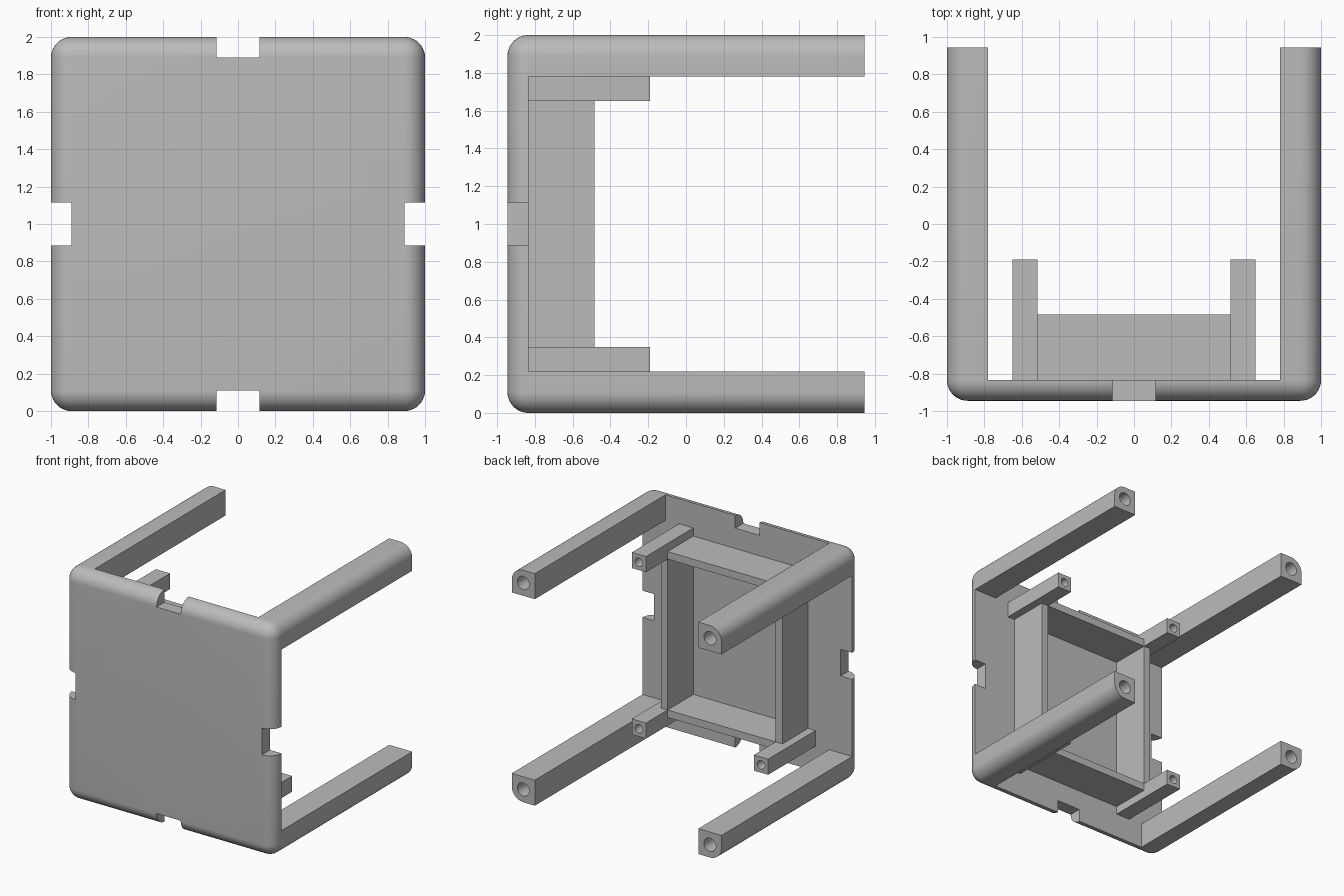
import bpy, bmesh, math
from mathutils import Matrix

cube = bpy.data.objects.get("Cube")
if cube:
    bpy.data.objects.remove(cube, do_unlink=True)

grey = bpy.data.materials.new("plain grey")
grey.use_nodes = True
colour = (0.5, 0.5, 0.5, 1)
grey.diffuse_color = colour
grey.node_tree.nodes["Principled BSDF"].inputs["Base Color"].default_value = colour

FRONT, BACK, INNER = -0.945, 0.945, -0.835   # plate front, post ends, plate back
ROUND, POST = 0.11, 0.22
PEG_END, WALL_END = -0.19, -0.485
OVER = 0.1                                   # cutter overshoot


def finish(name, bm):
    bmesh.ops.recalc_face_normals(bm, faces=bm.faces)
    mesh = bpy.data.meshes.new(name)
    bm.to_mesh(mesh)
    bm.free()
    mesh.materials.append(grey)
    obj = bpy.data.objects.new(name, mesh)
    bpy.context.collection.objects.link(obj)
    return obj


def box_mesh(x, y, z):
    bm = bmesh.new()
    bmesh.ops.create_cube(bm, size=1)
    for v in bm.verts:
        v.co = [r[0] if c < 0 else r[1] for c, r in zip(v.co, (x, y, z))]
    return bm


def box(name, x, y, z):
    return finish(name, box_mesh(x, y, z))


def rod(name, x, z, radius, y0, y1):
    bm = bmesh.new()
    turn = Matrix.Translation((x, (y0 + y1) / 2, z)) @ Matrix.Rotation(math.pi / 2, 4, 'X')
    bmesh.ops.create_cone(bm, cap_ends=True, segments=24, radius1=radius,
                          radius2=radius, depth=y1 - y0, matrix=turn)
    return finish(name, bm)


def cut(obj, cutters):
    bpy.context.view_layer.objects.active = obj
    for c in cutters:
        mod = obj.modifiers.new("cut", 'BOOLEAN')
        mod.operation, mod.solver, mod.object = 'DIFFERENCE', 'EXACT', c
        bpy.ops.object.modifier_apply(modifier=mod.name)
        bpy.data.objects.remove(c, do_unlink=True)


def smooth(obj):
    bpy.ops.object.select_all(action='DESELECT')
    obj.select_set(True)
    bpy.context.view_layer.objects.active = obj
    bpy.ops.object.shade_smooth_by_angle(angle=math.radians(30))


corners = [(sx, sz) for sx in (-1, 1) for sz in (-1, 1)]

# Front plate and four posts, carved from one rounded block
bm = box_mesh((-1, 1), (FRONT, BACK), (0, 2))
edges = [e for e in bm.edges if any(v.co.y < 0 for v in e.verts)]
bmesh.ops.bevel(bm, geom=edges, offset=ROUND, segments=10, profile=0.5, affect='EDGES')
body = finish("plate_with_posts", bm)

gap = 1 - POST
far = 1 + OVER
cutters = [
    box("gap_cutter", (-gap, gap), (INNER, BACK + OVER), (-OVER, 2 + OVER)),
    box("gap_cutter", (-far, far), (INNER, BACK + OVER), (POST, 2 - POST)),
]

# Notches in the middle of each plate edge
depth, half = 1 - 0.11, 0.115
notch_y = (FRONT - OVER, INNER + OVER)
for s in (-1, 1):
    span = sorted((s * depth, s * far))
    cutters.append(box("notch_cutter", span, notch_y, (1 - half, 1 + half)))
    cutters.append(box("notch_cutter", (-half, half), notch_y, [1 + v for v in span]))

# Screw holes in the post ends
for sx, sz in corners:
    c = 1 - POST / 2
    cutters.append(rod("hole_cutter", sx * c, 1 + sz * c, 0.057, BACK - 0.5, BACK + OVER))
cut(body, cutters)
smooth(body)

# Square frame on the back of the plate
in_x, out_x, in_z, out_z = 0.515, 0.58, 0.65, 0.715
for s, side, level in ((-1, "right", "bottom"), (1, "left", "top")):
    box(side + "_frame_wall", sorted((s * in_x, s * out_x)), (INNER, WALL_END),
        (1 - out_z, 1 + out_z))
    box(level + "_frame_wall", (-in_x, in_x), (INNER, WALL_END),
        sorted((1 + s * in_z, 1 + s * out_z)))

# Pegs with screw holes at the frame corners
size = 0.135
for sx, sz in corners:
    name = ("left" if sx > 0 else "right") + ("_top" if sz > 0 else "_bottom") + "_peg"
    peg = box(name, sorted((sx * in_x, sx * (in_x + size))), (INNER, PEG_END),
              sorted((1 + sz * in_z, 1 + sz * (in_z + size))))
    hole = rod("hole_cutter", sx * (in_x + size / 2), 1 + sz * (in_z + size / 2),
               0.037, PEG_END - 0.28, PEG_END + OVER)
    cut(peg, [hole])
    smooth(peg)
